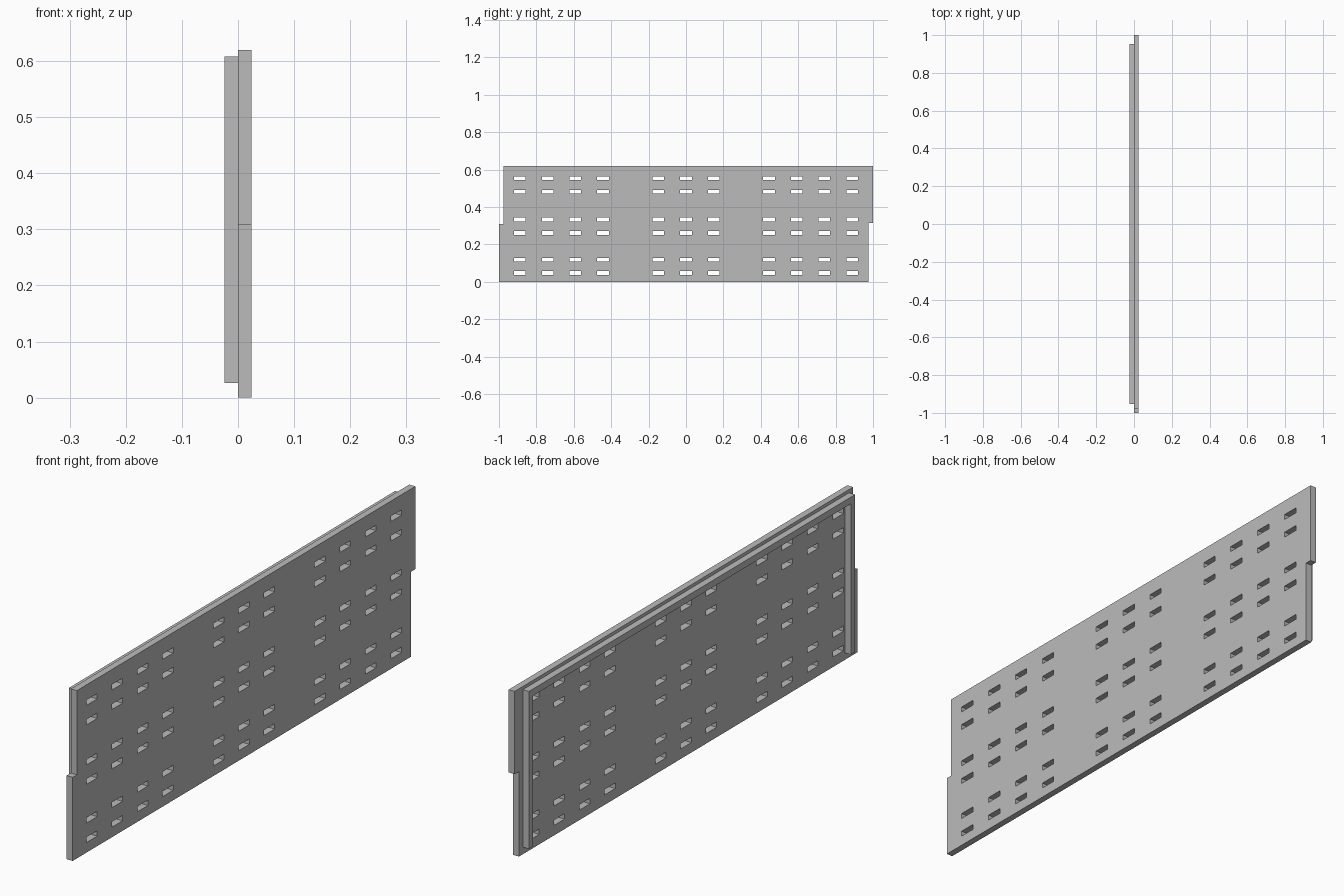
import bpy
import bmesh
from mathutils import Matrix, Vector

cube = bpy.data.objects.get("Cube")
if cube:
    bpy.data.objects.remove(cube, do_unlink=True)

# Single grey material
grey = bpy.data.materials.new("grey")
grey.use_nodes = True
colour = (0.5, 0.5, 0.5, 1)
grey.diffuse_color = colour
grey.node_tree.nodes["Principled BSDF"].inputs["Base Color"].default_value = colour


def make_object(name, bm):
    bmesh.ops.recalc_face_normals(bm, faces=bm.faces)
    mesh = bpy.data.meshes.new(name)
    bm.to_mesh(mesh)
    bm.free()
    mesh.materials.append(grey)
    obj = bpy.data.objects.new(name, mesh)
    bpy.context.collection.objects.link(obj)
    return obj


def add_box(bm, low, high):
    low, high = Vector(low), Vector(high)
    matrix = Matrix.Translation((low + high) / 2) @ Matrix.Diagonal((*(high - low), 1))
    bmesh.ops.create_cube(bm, size=1, matrix=matrix)


def prism(name, outline, x0, x1):
    """Extrude a (y, z) outline along x."""
    bm = bmesh.new()
    face = bm.faces.new([bm.verts.new((x0, y, z)) for y, z in outline])
    ext = bmesh.ops.extrude_face_region(bm, geom=[face])
    verts = [g for g in ext["geom"] if isinstance(g, bmesh.types.BMVert)]
    bmesh.ops.translate(bm, verts=verts, vec=(x1 - x0, 0, 0))
    return make_object(name, bm)


# Plate with interlocking stepped ends
THICK, TOP = 0.0245, 0.62
plate = prism("slotted_plate", [
    (-1, 0), (0.975, 0), (0.975, 0.314), (1, 0.314),
    (1, TOP), (-0.976, TOP), (-0.976, 0.309), (-1, 0.309),
], 0, THICK)

# Slots: three groups of columns, three pairs of rows
bm = bmesh.new()
for column in range(-6, 7):
    if abs(column) == 2:
        continue
    y = column * 0.148
    for pair in (0.083, 0.298, 0.518):
        for z in (pair - 0.036, pair + 0.036):
            add_box(bm, (-0.05, y - 0.031, z - 0.01), (0.05, y + 0.031, z + 0.01))
cutter = make_object("slot_cutter", bm)
cutter.hide_render = True

cut = plate.modifiers.new("slots", "BOOLEAN")
cut.operation = "DIFFERENCE"
cut.solver = "EXACT"
cut.object = cutter
bpy.context.view_layer.objects.active = plate
bpy.ops.object.modifier_apply(modifier=cut.name)
bpy.data.objects.remove(cutter, do_unlink=True)

# Backing rim: top rail and two side rails, open at the bottom
SIDE, BAR, RIM_TOP, RIM_LOW = 0.952, 0.025, 0.608, 0.026
inner = SIDE - BAR
prism("backing_rim", [
    (-SIDE, RIM_LOW), (-SIDE, RIM_TOP), (SIDE, RIM_TOP), (SIDE, RIM_LOW),
    (inner, RIM_LOW), (inner, RIM_TOP - BAR), (-inner, RIM_TOP - BAR), (-inner, RIM_LOW),
], -THICK, 0)
